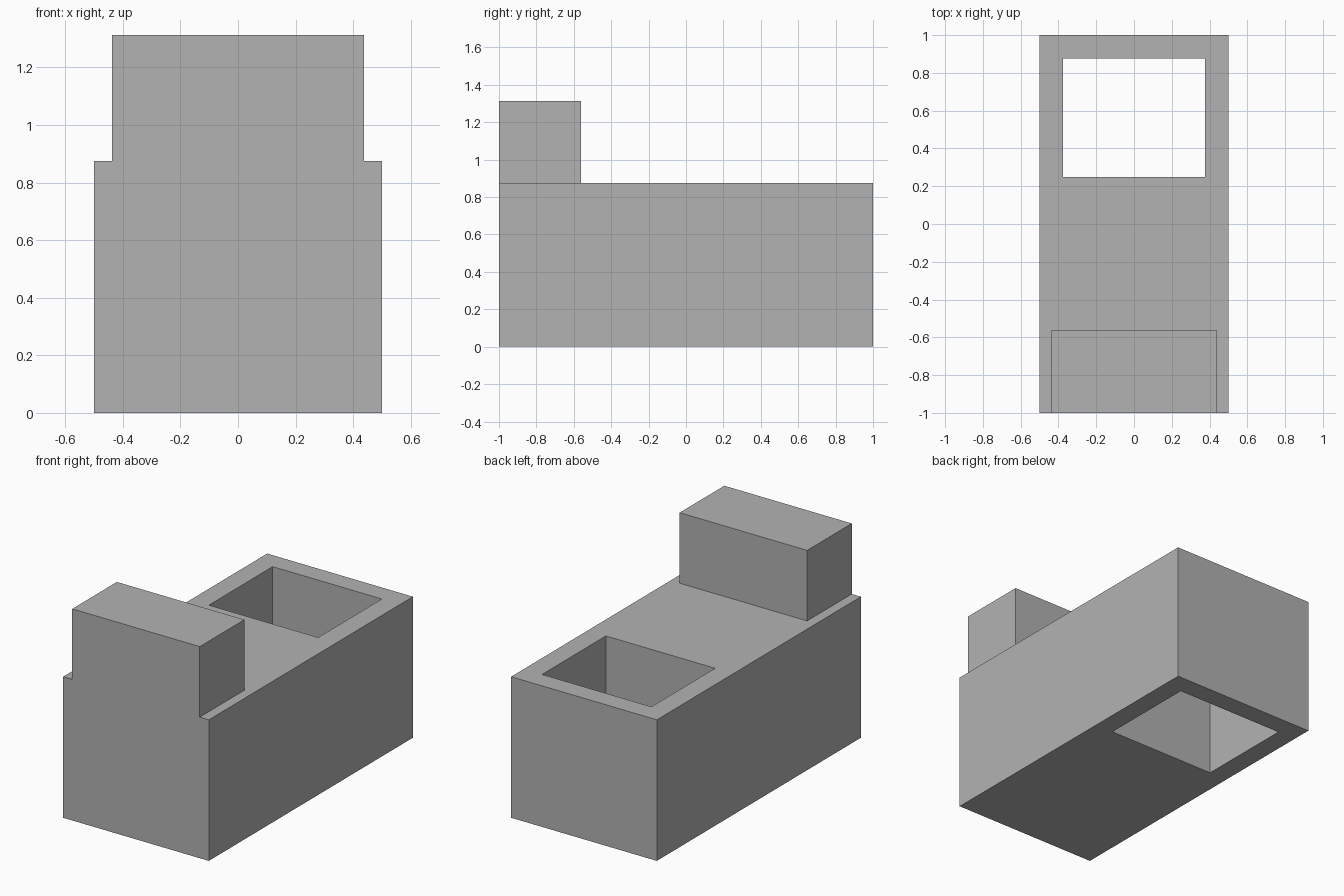
import bpy
from mathutils import Vector

if "Cube" in bpy.data.objects:
    bpy.data.objects.remove(bpy.data.objects["Cube"], do_unlink=True)

# Single grey material
grey = bpy.data.materials.new("plain_grey")
grey.use_nodes = True
colour = (0.448, 0.448, 0.448, 1)
grey.diffuse_color = colour
grey.node_tree.nodes["Principled BSDF"].inputs["Base Color"].default_value = colour


def box(name, low, high):
    """Flat-faced box between two opposite corners."""
    low, high = Vector(low), Vector(high)
    bpy.ops.mesh.primitive_cube_add(size=1, location=(low + high) / 2)
    obj = bpy.context.object
    obj.name = name
    obj.scale = high - low
    bpy.ops.object.transform_apply(location=False, rotation=False, scale=True)
    obj.data.materials.append(grey)
    return obj


# Long body
height = 0.875
body = box("body", (-0.5, -1, 0), (0.5, 1, height))

# Rectangular shaft cut right through the rear of the body
cutter = box("shaft_cutter", (-0.375, 0.25, -0.5), (0.375, 0.875, height + 0.5))
cutter.hide_render = True
cut = body.modifiers.new("shaft", "BOOLEAN")
cut.operation = "DIFFERENCE"
cut.solver = "EXACT"
cut.object = cutter
bpy.context.view_layer.objects.active = body
bpy.ops.object.modifier_apply(modifier=cut.name)
bpy.data.objects.remove(cutter, do_unlink=True)

# Raised block flush with the front
box("front_block", (-0.4375, -1, height), (0.4375, -0.5625, 1.3125))
